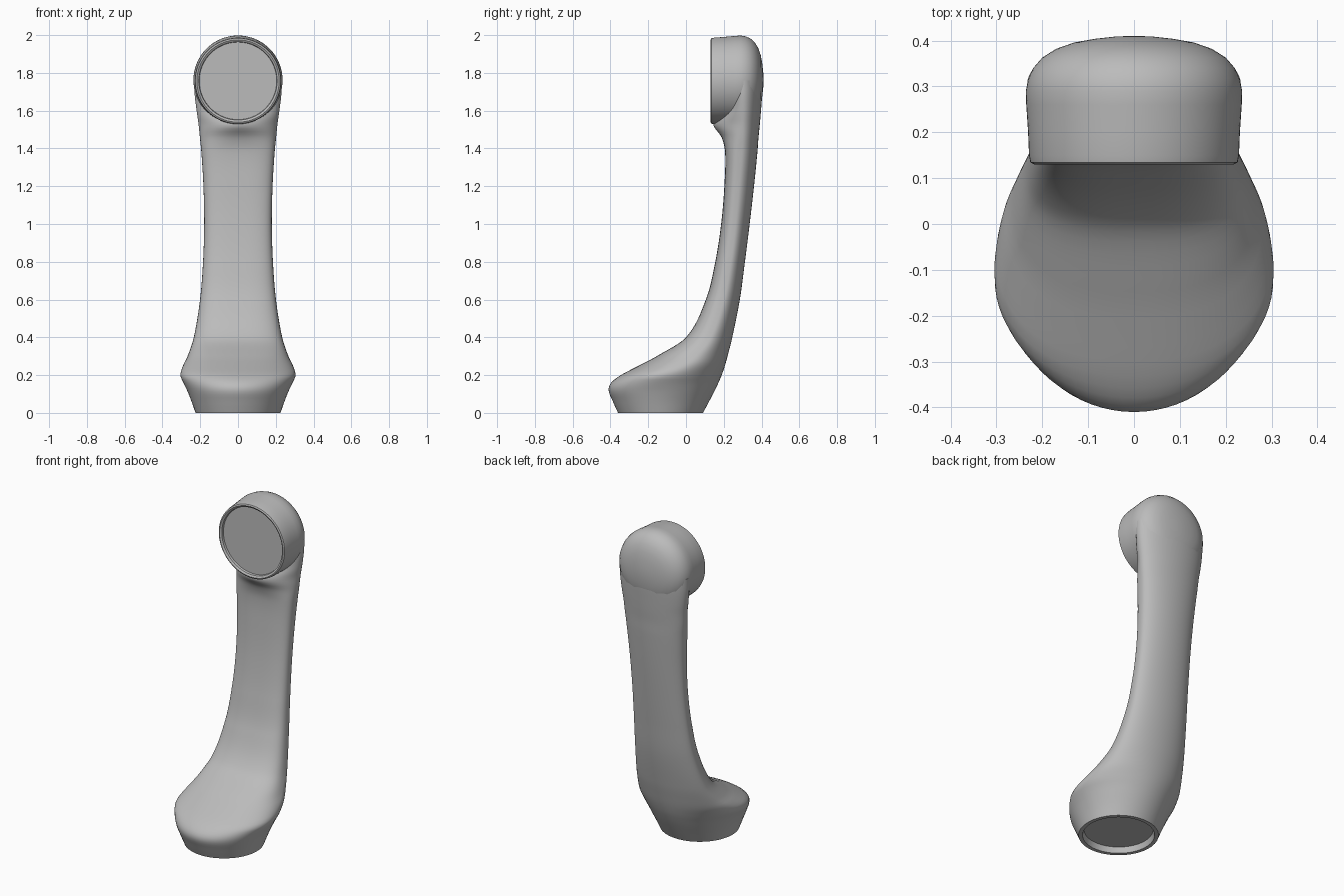
import bpy, bmesh, math

cube = bpy.data.objects.get("Cube")
if cube:
    bpy.data.objects.remove(cube)

grey = bpy.data.materials.new("plain grey")
grey.use_nodes = True
COLOUR = (0.5, 0.5, 0.5, 1)
grey.diffuse_color = COLOUR
grey.node_tree.nodes["Principled BSDF"].inputs["Base Color"].default_value = COLOUR
SIDES = 72


def loft(name, rings):
    """Skin a list of equal-length rings and cap both ends."""
    bm = bmesh.new()
    loops = [[bm.verts.new(p) for p in ring] for ring in rings]
    for a, b in zip(loops, loops[1:]):
        for i in range(SIDES):
            j = (i + 1) % SIDES
            bm.faces.new((a[i], a[j], b[j], b[i]))
    bm.faces.new(loops[0])
    bm.faces.new(loops[-1])
    bmesh.ops.recalc_face_normals(bm, faces=bm.faces)
    mesh = bpy.data.meshes.new(name)
    bm.to_mesh(mesh)
    bm.free()
    mesh.materials.append(grey)
    obj = bpy.data.objects.new(name, mesh)
    bpy.context.collection.objects.link(obj)
    bpy.ops.object.select_all(action='DESELECT')
    obj.select_set(True)
    bpy.context.view_layer.objects.active = obj
    bpy.ops.object.shade_smooth_by_angle(angle=math.radians(35))
    return obj


def section(z, front, crease, back, width, power, scale=1.0):
    """Horizontal slice: round back, squarer front, meeting at the crease."""
    ring = []
    for i in range(SIDES):
        t = 2 * math.pi * i / SIDES
        c, s = math.cos(t), math.sin(t)
        e = 2 / power if s < 0 else 1
        x = math.copysign(abs(c) ** e, c) * width
        y = abs(s) ** e * ((back - crease) if s > 0 else (front - crease))
        ring.append((x * scale, crease + y * scale, z))
    return ring


def smooth(keys, z):
    """Cubic interpolation through key slices."""
    k = max(i for i in range(len(keys) - 1) if keys[i][0] <= z)
    p0, p1, p2, p3 = (keys[min(max(k + d, 0), len(keys) - 1)] for d in (-1, 0, 1, 2))
    h = p2[0] - p1[0]
    u = (z - p1[0]) / h
    out = []
    for a, b, c, d in zip(p0[1:], p1[1:], p2[1:], p3[1:]):
        m1 = (c - a) / (p2[0] - p0[0]) * h
        m2 = (d - b) / (p3[0] - p1[0]) * h
        out.append((2*u**3 - 3*u*u + 1) * b + (u**3 - 2*u*u + u) * m1
                   + (3*u*u - 2*u**3) * c + (u**3 - u*u) * m2)
    return out


# Handle and mouthpiece: height, front, crease, back, half width, front power
keys = [
    (0.00, -.36, -.135, .09, .225, 2),
    (0.06, -.387, -.135, .122, .246, 2),
    (0.12, -.41, -.13, .153, .27, 2),
    (0.16, -.396, -.13, .172, .289, 2),
    (0.20, -.345, -.11, .189, .305, 2.1),
    (0.25, -.25, -.02, .206, .291, 2.3),
    (0.30, -.155, .05, .22, .267, 2.5),
    (0.40, .0, .13, .245, .234, 2.8),
    (0.60, .105, .2, .285, .201, 3),
    (0.80, .155, .237, .312, .185, 3),
    (1.00, .186, .262, .337, .179, 3),
    (1.20, .203, .28, .36, .183, 3),
    (1.38, .207, .295, .378, .194, 3),
    (1.46, .188, .3, .384, .202, 2.2),
    (1.53, .145, .302, .391, .209, 1.6),
    (1.60, .2, .305, .397, .219, 2),
    (1.68, .22, .305, .403, .229, 2),
    (1.76, .25, .305, .406, .233, 2),
]
steps = 110
rings = [section(.035, *keys[0][1:], scale=.86), section(0, *keys[0][1:], scale=.9)]
rings += [section(z, *smooth(keys, z)) for z in (keys[-1][0] * i / steps for i in range(steps))]
rings.append(section(*keys[-1]))
loft("handle_and_mouthpiece", rings)

# Earpiece: turned around a front-to-back axis, with a shallow recessed face
profile = [(.205, .15), (.207, .137), (.218, .13), (.226, .134), (.229, .15),
           (.231, .2), (.235, .26), (.236, .29), (.231, .315), (.22, .34),
           (.2, .363), (.17, .382), (.13, .396), (.085, .404), (.04, .409), (.01, .41)]
rings = [[(r * math.cos(2 * math.pi * i / SIDES), y,
           1.757 + .03 * min(y - .13, .2) + r * math.sin(2 * math.pi * i / SIDES))
          for i in range(SIDES)] for r, y in profile]
loft("earpiece", rings)
